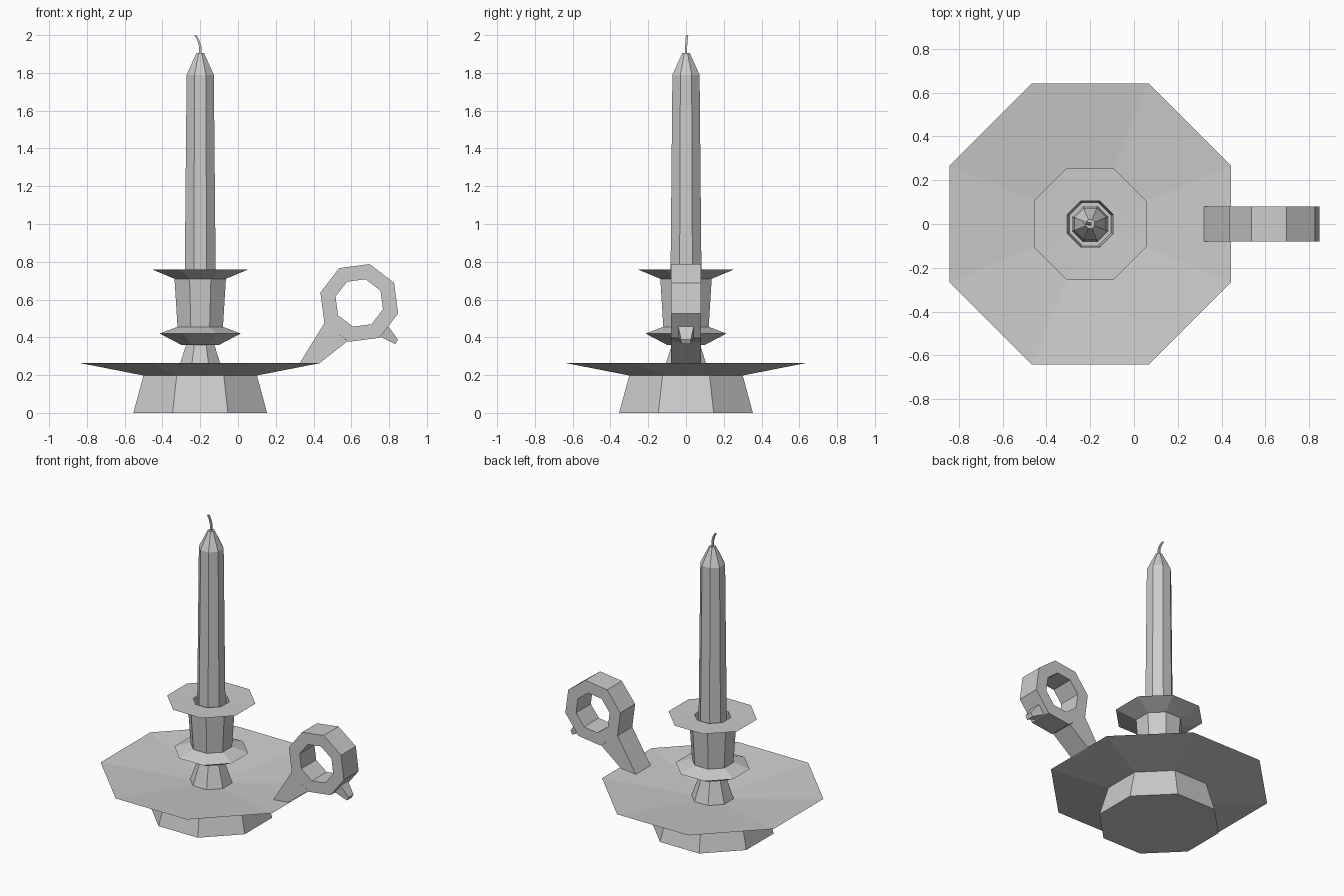
import bpy, bmesh, math
from mathutils import Vector

cube = bpy.data.objects.get("Cube")
if cube:
    bpy.data.objects.remove(cube, do_unlink=True)

grey = bpy.data.materials.new("light_grey")
grey.use_nodes = True
colour = (0.6, 0.6, 0.6, 1)
grey.diffuse_color = colour
grey.node_tree.nodes["Principled BSDF"].inputs["Base Color"].default_value = colour

SIDES = 8
AXIS_X = -0.2


def finish(name, bm):
    bmesh.ops.recalc_face_normals(bm, faces=bm.faces)
    mesh = bpy.data.meshes.new(name)
    bm.to_mesh(mesh)
    bm.free()
    mesh.materials.append(grey)
    obj = bpy.data.objects.new(name, mesh)
    bpy.context.collection.objects.link(obj)
    return obj


def loft(name, rings, closed=False):
    """Join matching rings of points; cap the ends unless the loop is closed."""
    bm = bmesh.new()
    loops = [[bm.verts.new(p) for p in ring] for ring in rings]
    pairs = list(zip(loops, loops[1:]))
    if closed:
        pairs.append((loops[-1], loops[0]))
    else:
        bm.faces.new(loops[0])
        bm.faces.new(loops[-1])
    for a, b in pairs:
        for i in range(len(a)):
            j = (i + 1) % len(a)
            bm.faces.new((a[i], a[j], b[j], b[i]))
    return finish(name, bm)


def turned(name, profile):
    """Octagonal turning; the profile gives (half width across flats, height)."""
    rings = []
    for half, z in profile:
        r = half / math.cos(math.pi / SIDES)
        angles = [math.tau * (k + 0.5) / SIDES for k in range(SIDES)]
        rings.append([(AXIS_X + r * math.cos(a), r * math.sin(a), z) for a in angles])
    return loft(name, rings)


# Holder, from the foot up
turned("foot", [(0.354, 0), (0.3, 0.2)])
turned("drip_plate", [(0.3, 0.198), (0.642, 0.265), (0.12, 0.21)])
turned("stem", [(0.124, 0.205), (0.075, 0.36)])
turned("lower_collar", [(0.1, 0.36), (0.214, 0.42), (0.122, 0.455)])
turned("candle_cup", [(0.12, 0.45), (0.136, 0.71), (0.256, 0.76),
                      (0.105, 0.757), (0.095, 0.62)])

# Candle and its bent wick
turned("candle", [(0.083, 0.615), (0.072, 1.79), (0.02, 1.905)])
wick_path = [(-0.2, 0, 1.9), (-0.2, 0, 1.94), (-0.21, 0.003, 1.972), (-0.225, 0.006, 2)]
w = 0.006
loft("wick", [[(x + dx, y + dy, z) for dx, dy in ((-w, -w), (w, -w), (w, w), (-w, w))]
              for x, y, z in wick_path])

# Finger ring: a flat-sided octagonal band
HALF = 0.079
centre = Vector((0.642, 0, 0.582))
band = []
for k in range(SIDES):
    a = math.radians(30) + math.tau * k / SIDES
    d = Vector((math.cos(a), 0, math.sin(a)))
    band.append([centre + d * r + Vector((0, y, 0))
                 for r, y in ((0.213, -HALF), (0.213, HALF), (0.13, HALF), (0.13, -HALF))])
loft("finger_ring", band, closed=True)


def bar(name, start, end, half_start, half_end):
    """Tapered bar between two edges given in the side profile."""
    rings = []
    for ((xa, za), (xb, zb)), h in ((start, half_start), (end, half_end)):
        rings.append([(xa, -h, za), (xa, h, za), (xb, h, zb), (xb, -h, zb)])
    return loft(name, rings)


# Arm from the plate to the ring, and the small spur
bar("ring_arm", ((0.32, 0.252), (0.43, 0.262)), ((0.458, 0.477), (0.58, 0.38)), HALF, HALF)
bar("ring_spur", ((0.74, 0.41), (0.79, 0.465)), ((0.833, 0.364), (0.847, 0.388)), 0.042, 0.026)
